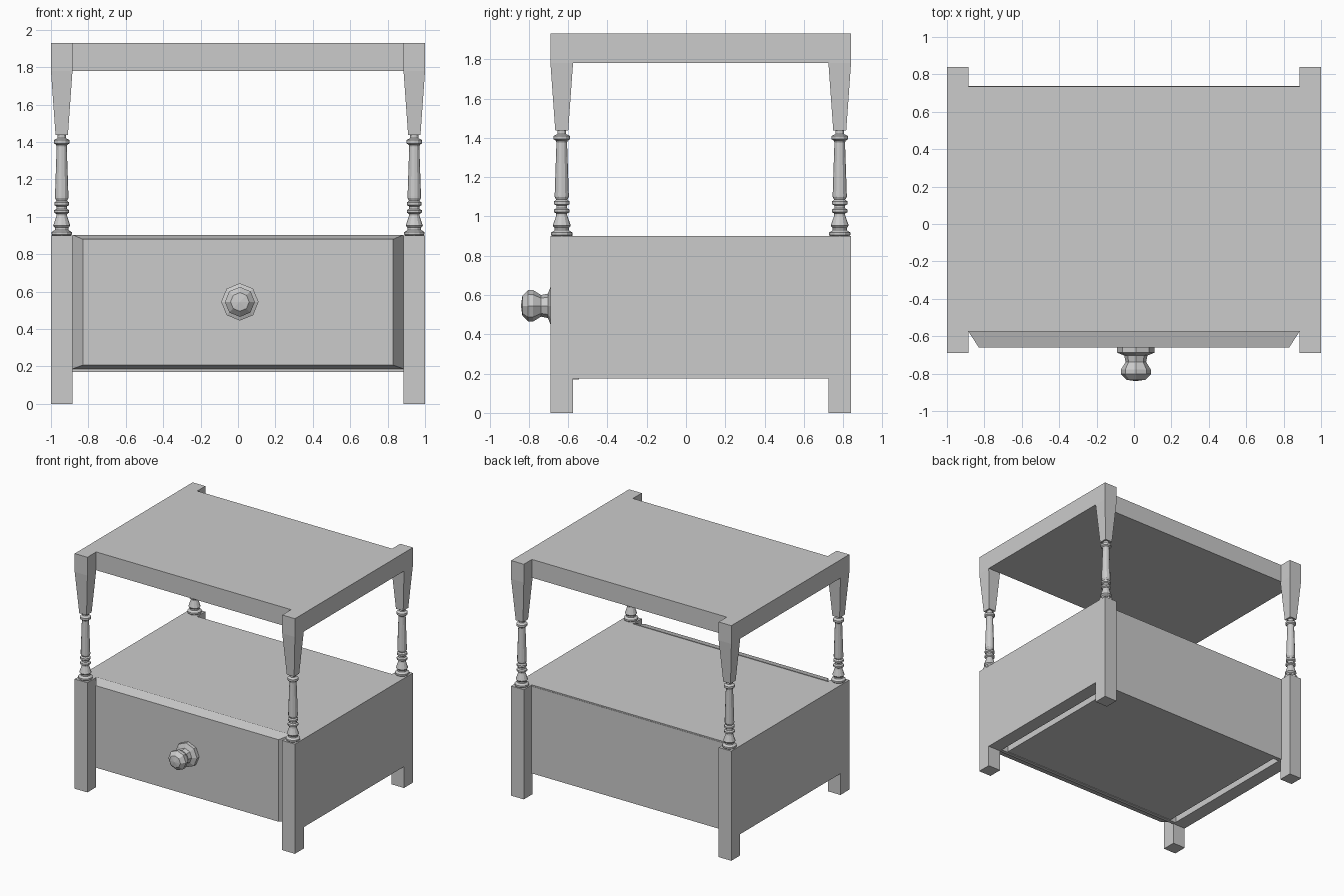
import bpy, bmesh
from math import pi, sin, cos
from mathutils import Matrix

if "Cube" in bpy.data.objects:
    bpy.data.objects.remove(bpy.data.objects["Cube"])


def make(name, bm, location=(0, 0, 0)):
    bmesh.ops.recalc_face_normals(bm, faces=bm.faces)
    mesh = bpy.data.meshes.new(name)
    bm.to_mesh(mesh)
    bm.free()
    ob = bpy.data.objects.new(name, mesh)
    ob.location = location
    bpy.context.collection.objects.link(ob)
    return ob


def loft(name, rings, location=(0, 0, 0), matrix=None):
    """Skin a stack of equal-length vertex rings and cap both ends."""
    bm = bmesh.new()
    loops = [[bm.verts.new(p) for p in ring] for ring in rings]
    n = len(loops[0])
    for a, b in zip(loops, loops[1:]):
        for i in range(n):
            j = (i + 1) % n
            bm.faces.new((a[i], a[j], b[j], b[i]))
    bm.faces.new(loops[0][::-1])
    bm.faces.new(loops[-1])
    if matrix:
        bm.transform(matrix)
    return make(name, bm, location)


def rect(x0, x1, y0, y1, z):
    return [(x0, y0, z), (x1, y0, z), (x1, y1, z), (x0, y1, z)]


def box(name, x0, x1, y0, y1, z0, z1):
    return loft(name, [rect(x0, x1, y0, y1, z0), rect(x0, x1, y0, y1, z1)])


def lathe(name, profile, sides, location, matrix=None):
    rings = [[(r * cos(2 * pi * i / sides), r * sin(2 * pi * i / sides), z)
              for i in range(sides)] for r, z in profile]
    return loft(name, rings, location, matrix)


IN = 0.885            # inner face of the side frames
Y0, Y1 = -0.69, 0.84  # outer faces of front and back legs
W = 0.115             # leg width
FRONT, BACK = Y0 + W, Y1 - W + 0.01

# (radius, height) of the turned spindle
SPINDLE = [(0.045, 0.895), (0.054, 0.905), (0.054, 0.918), (0.036, 0.93),
           (0.036, 0.942), (0.046, 0.953), (0.028, 1.005), (0.028, 1.015),
           (0.04, 1.022), (0.04, 1.035), (0.027, 1.042), (0.027, 1.055),
           (0.039, 1.062), (0.039, 1.077), (0.028, 1.085), (0.036, 1.1),
           (0.036, 1.11), (0.027, 1.375), (0.03, 1.385), (0.042, 1.393),
           (0.042, 1.41), (0.022, 1.42), (0.022, 1.445)]

# Four corners: square foot post, turned spindle, tapered upper post
for sx, side in ((-1, "left"), (1, "right")):
    for cy, end in ((Y0 + W / 2, "front"), (Y1 - W / 2, "back")):
        cx, h = sx * (1 - W / 2), W / 2
        tag = f"{end}_{side}"
        box(f"{tag}_leg", cx - h, cx + h, cy - h, cy + h, 0, 0.9)
        lathe(f"{tag}_spindle", SPINDLE, 12, (cx, cy, 0))
        loft(f"{tag}_upper_post", [rect(cx - r, cx + r, cy - r, cy + r, z)
                                   for r, z in ((0.033, 1.438), (h, 1.78), (h, 1.93))])
    # Side panel and top side rail
    x0, x1 = sorted((sx * IN, sx))
    box(f"{side}_side_panel", x0, x1, Y0 + W, Y1 - W, 0.175, 0.9)
    box(f"{side}_top_rail", x0, x1, Y0 + W, Y1 - W, 1.78, 1.93)

# Table top, lower deck and back panel
box("table_top", -IN, IN, FRONT, BACK, 1.78, 1.93)
box("lower_deck", -IN, IN, FRONT, BACK, 0.84, 0.9)
box("back_panel", -IN, IN, BACK - 0.03, BACK + 0.003, 0.175, 0.89)

# Drawer box with a gap beside it, closed by a bevelled front
box("drawer_box", -0.83, 0.83, FRONT + 0.02, BACK - 0.03, 0.175, 0.84)
box("drawer_front_rail", -IN, IN, FRONT, FRONT + 0.03, 0.17, 0.9)
a, b = FRONT, -0.66
loft("drawer_front", [
    [(-IN, a, 0.187), (IN, a, 0.187), (IN, a, 0.904), (-IN, a, 0.904)],
    [(-0.83, b, 0.207), (0.83, b, 0.207), (0.83, b, 0.88), (-0.83, b, 0.88)]])

# Eight-sided drawer knob, turned to point forward
KNOB = [(0.1, -0.01), (0.1, 0.03), (0.062, 0.045), (0.055, 0.08),
        (0.08, 0.12), (0.08, 0.145), (0.05, 0.175), (0.001, 0.182)]
lathe("drawer_knob", KNOB, 8, (0.01, -0.658, 0.545), Matrix.Rotation(pi / 2, 4, 'X'))
